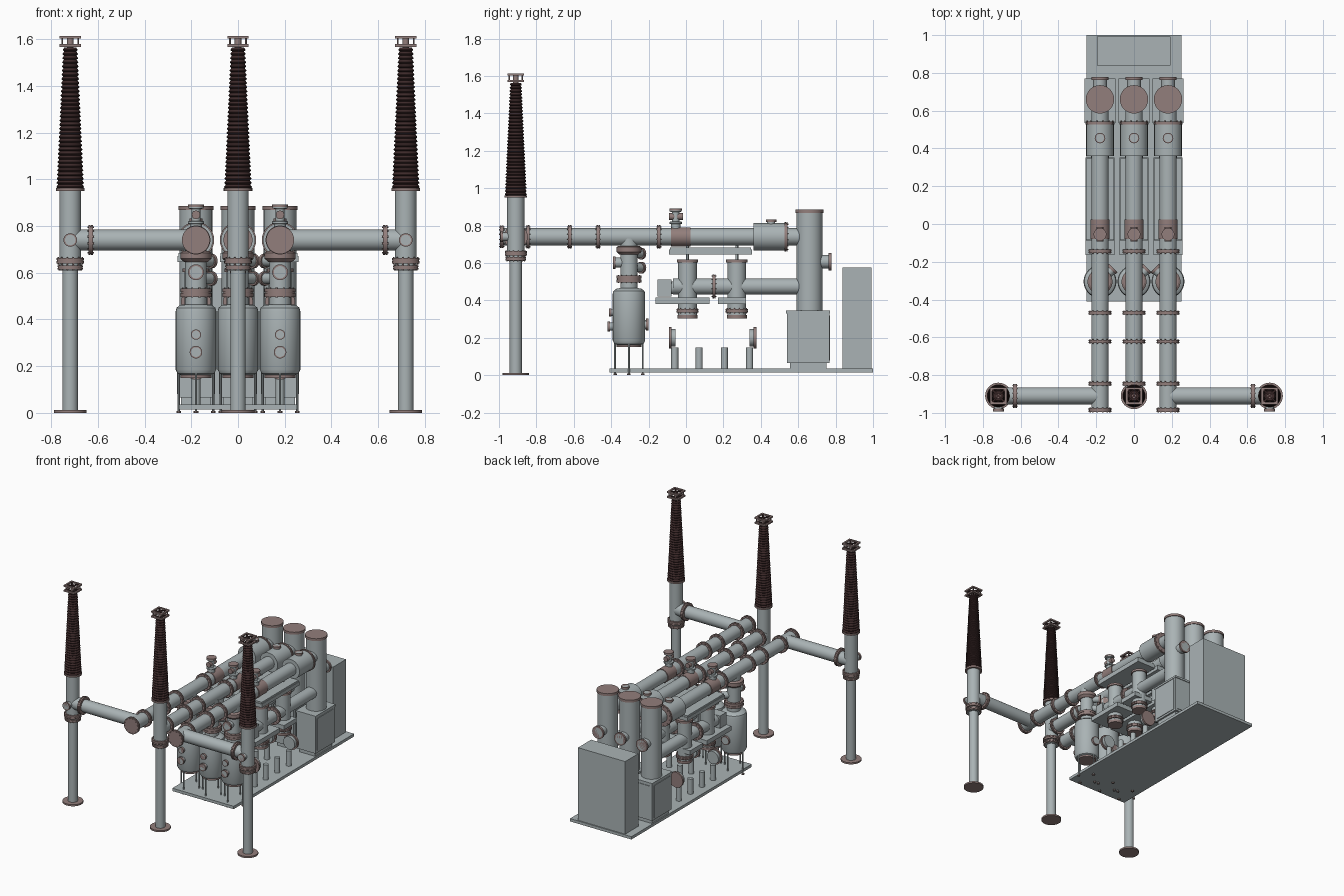
import bpy, bmesh
from math import sin, cos, pi
from mathutils import Vector, Matrix

if "Cube" in bpy.data.objects:
    bpy.data.objects.remove(bpy.data.objects["Cube"])

X, Y, Z = Vector((1, 0, 0)), Vector((0, 1, 0)), Vector((0, 0, 1))


def material(name, rgb):
    m = bpy.data.materials.new(name)
    m.diffuse_color = (*rgb, 1)
    m.use_nodes = True
    m.node_tree.nodes["Principled BSDF"].inputs["Base Color"].default_value = m.diffuse_color
    return m


GREY = material("painted_metal", (0.40, 0.45, 0.46))
BROWN = material("flange_brown", (0.29, 0.21, 0.20))
DARK = material("dark_porcelain", (0.045, 0.022, 0.022))


def finish(name, bm, mat):
    bmesh.ops.recalc_face_normals(bm, faces=bm.faces)
    me = bpy.data.meshes.new(name)
    bm.to_mesh(me)
    bm.free()
    me.materials.append(mat)
    ob = bpy.data.objects.new(name, me)
    bpy.context.collection.objects.link(ob)
    return ob


def add_lathe(bm, pts, loc, axis, seg):
    """Revolve (radius, height) points around an axis through loc."""
    rot = Z.rotation_difference(Vector(axis)).to_matrix()
    loc = Vector(loc)
    rings = [[bm.verts.new(loc + rot @ Vector((r * cos(2 * pi * i / seg), r * sin(2 * pi * i / seg), h)))
              for i in range(seg)] for r, h in pts]
    for a, b in zip(rings, rings[1:]):
        for i in range(seg):
            j = (i + 1) % seg
            bm.faces.new((a[i], a[j], b[j], b[i]))
    bm.faces.new(rings[0])
    bm.faces.new(rings[-1])


def lathe(name, pts, loc, axis=Z, mat=GREY, seg=32):
    bm = bmesh.new()
    add_lathe(bm, pts, loc, axis, seg)
    return finish(name, bm, mat)


def tube(name, loc, axis, r, length, mat=GREY, seg=32):
    return lathe(name, [(r, 0), (r, length)], loc, axis, mat, seg)


def flange(name, loc, axis, r, width=0.02, bolts=12):
    """Bolted pair of discs centred on loc."""
    bm = bmesh.new()
    h, g = width / 2, width * 0.08
    add_lathe(bm, [(r, -h), (r, -g), (r * 0.95, -g), (r * 0.95, g), (r, g), (r, h)], loc, axis, 32)
    rot = Z.rotation_difference(Vector(axis)).to_matrix()
    for i in range(bolts):
        a = 2 * pi * (i + 0.5) / bolts
        p = Vector(loc) + rot @ Vector((r * 0.89 * cos(a), r * 0.89 * sin(a), -h - 0.004))
        add_lathe(bm, [(0.0035, 0), (0.0035, width + 0.008)], p, axis, 6)
    return finish(name, bm, BROWN)


def box(name, lo, hi, mat=GREY):
    bm = bmesh.new()
    lo, hi = Vector(lo), Vector(hi)
    bmesh.ops.create_cube(bm, size=1, matrix=Matrix.Translation((lo + hi) / 2) @ Matrix.Diagonal((*(hi - lo), 1)))
    return finish(name, bm, mat)


def port(name, loc, axis, r, length):
    """Short side nozzle with a brown blanking plate."""
    axis = Vector(axis).normalized()
    tube(name, loc, axis, r * 0.78, length, seg=24)
    tube(name + "_cover", Vector(loc) + axis * (length - 0.014), axis, r, 0.014, BROWN, 24)


def bushing(x):
    y = -0.91
    tube("bushing_foot", (x, y, 0), Z, 0.07, 0.012, BROWN)
    tube("bushing_post", (x, y, 0.01), Z, 0.033, 0.62)
    flange("bushing_lower_flange", (x, y, 0.622), Z, 0.055, 0.018)
    flange("bushing_upper_flange", (x, y, 0.652), Z, 0.059, 0.024)
    tube("bushing_barrel", (x, y, 0.61), Z, 0.046, 0.345)
    tube("bushing_collar", (x, y, 0.95), Z, 0.061, 0.012, BROWN)
    # ribbed tapering insulator
    n, z0, z1 = 34, 0.96, 1.565
    pts = []
    for i in range(n):
        t = i / n
        r, z, s = 0.059 - 0.028 * t, z0 + (z1 - z0) * t, (z1 - z0) / n
        pts += [(r - 0.006, z), (r, z + s * 0.3), (r, z + s * 0.45), (r - 0.006, z + s * 0.9)]
    lathe("bushing_insulator", pts, (x, y, 0), Z, DARK, 24)
    # square corona frames on top
    e, w = 0.045, 0.006
    for z in (1.567, 1.603):
        for s in (-1, 1):
            box("corona_bar", (x - e, y + s * (e - w) - w, z), (x + e, y + s * (e - w) + w, z + 0.011), BROWN)
            box("corona_bar", (x + s * (e - w) - w, y - e, z), (x + s * (e - w) + w, y + e, z + 0.011), BROWN)
            brace = box("corona_brace", (-0.055, -0.004, -0.004), (0.055, 0.004, 0.004), DARK)
            brace.location, brace.rotation_euler.z = (x, y, z + 0.005), s * pi / 4
    for sx in (-1, 1):
        for sy in (-1, 1):
            tube("corona_post", (x + sx * 0.034, y + sy * 0.034, 1.57), Z, 0.004, 0.04, BROWN, 8)
    tube("bushing_terminal", (x, y, 1.56), Z, 0.014, 0.045, BROWN, 16)


def transformer(x):
    """Voltage transformer tank hanging below the bus duct."""
    y = -0.305
    lathe("transformer_tank", [(0.06, 0.16), (0.078, 0.168), (0.087, 0.185), (0.087, 0.435),
                               (0.083, 0.45), (0.068, 0.462), (0.05, 0.465)], (x, y, 0))
    tube("tank_bottom_plate", (x, y, 0.15), Z, 0.066, 0.018, BROWN)
    for dx, dy in ((1, 0), (-1, 0), (0, 1), (0, -1)):
        px, py = x + dx * 0.074, y + dy * 0.074
        tube("tank_leg", (px, py, 0), Z, 0.005, 0.19, seg=10)
        tube("tank_leg_foot", (px, py, 0), Z, 0.01, 0.008, BROWN, 10)
    tube("transformer_neck", (x, y, 0.46), Z, 0.046, 0.27)
    flange("neck_flange_low", (x, y, 0.515), Z, 0.066, 0.036)
    lathe("neck_flange_high", [(0.05, 0.645), (0.066, 0.66), (0.066, 0.685), (0.055, 0.692)], (x, y, 0), Z, BROWN)
    port("neck_front_port", (x, y, 0.602), -Y, 0.034, 0.085)
    side = -1 if x > 0.1 else 1
    port("neck_diagonal_port", (x, y, 0.65), (side, 1, 0), 0.031, 0.10)
    port("neck_diagonal_port", (x, y, 0.575), (side, 1, 0), 0.031, 0.10)
    port("tank_front_port", (x, y, 0.335), -Y, 0.022, 0.107)
    port("tank_front_port", (x, y, 0.26), -Y, 0.027, 0.115)
    port("tank_rear_port", (x, y, 0.27), Y, 0.032, 0.105)


def phase(x):
    zc = 0.74
    # bus duct with its flanges
    start = -0.98 if abs(x) > 0.1 else -0.91
    tube("bus_duct", (x, start, zc), Y, 0.046, 0.64 - start)
    for y in (-0.845, -0.622, -0.47, -0.145):
        flange("bus_flange", (x, y, zc), Y, 0.062, 0.018)
    if abs(x) > 0.1:
        flange("bus_end_cap", (x, -0.985, zc), Y, 0.06, 0.02)
    tube("bus_sleeve", (x, -0.08, zc), Y, 0.051, 0.105, BROWN)
    # small valve on the duct
    lathe("duct_valve", [(0.025, 0.78), (0.025, 0.808), (0.034, 0.81), (0.034, 0.82), (0.019, 0.822),
                         (0.019, 0.872), (0.032, 0.875), (0.032, 0.89)], (x, -0.055, 0), Z, GREY, 24)
    tube("valve_cap", (x, -0.055, 0.882), Z, 0.034, 0.01, BROWN, 24)
    tube("valve_cross", (x, -0.092, 0.848), Y, 0.018, 0.075, BROWN, 20)
    # current transformer housing
    tube("current_housing", (x, 0.36, zc), Y, 0.073, 0.18)
    flange("housing_flange", (x, 0.535, zc), Y, 0.078, 0.016)
    port("housing_port", (x, 0.455, zc), Z, 0.028, 0.092)
    # breaker tank and drive cabinet
    tube("breaker_tank", (x, 0.66, 0.34), Z, 0.07, 0.54)
    tube("breaker_lid", (x, 0.66, 0.868), Z, 0.075, 0.018, BROWN)
    port("breaker_rear_port", (x, 0.66, 0.607), Y, 0.046, 0.117)
    box("drive_cabinet", (x - 0.078, 0.54, 0.065), (x + 0.078, 0.766, 0.335))
    box("drive_cabinet_lid", (x - 0.082, 0.535, 0.33), (x + 0.082, 0.771, 0.345))
    box("drive_cabinet_plinth", (x - 0.065, 0.555, 0.035), (x + 0.065, 0.75, 0.07))
    for s in (-1, 1):
        box("drive_side_panel", (x + s * 0.079 - 0.003, 0.56, 0.08), (x + s * 0.079 + 0.003, 0.746, 0.32))
    box("drive_rear_panel", (x - 0.062, 0.764, 0.08), (x + 0.062, 0.77, 0.32))
    # lower duct and disconnectors
    tube("lower_duct", (x, -0.07, 0.475), Y, 0.043, 0.69)
    flange("lower_duct_flange", (x, 0.15, 0.475), Y, 0.064, 0.018)
    tube("lower_duct_end", (x, -0.08, 0.467), Y, 0.034, 0.03)
    box("disconnector_drive", (x - 0.045, -0.152, 0.42), (x + 0.045, -0.078, 0.512))
    for y in (0.008, 0.272):
        tube("disconnector", (x, y, 0.31), Z, 0.05, 0.3)
        tube("disconnector_lid", (x, y, 0.602), Z, 0.057, 0.016, BROWN)
        tube("disconnector_stem", (x, y, 0.61), Z, 0.008, 0.085, seg=12)
        flange("disconnector_flange", (x, y, 0.345), Z, 0.06, 0.02)
        tube("disconnector_bottom", (x, y, 0.302), Z, 0.053, 0.02, BROWN)
    # support plates
    box("lower_plate_front", (x - 0.078, -0.163, 0.382), (x + 0.078, 0.125, 0.415))
    box("lower_plate_rear", (x - 0.078, 0.17, 0.382), (x + 0.078, 0.32, 0.415))
    box("upper_plate", (x - 0.078, -0.09, 0.645), (x + 0.078, 0.352, 0.672))
    box("upper_plate_cover", (x - 0.074, -0.085, 0.672), (x + 0.074, 0.348, 0.684))
    # stub posts and standing covers above the base
    for y in (-0.06, 0.07, 0.205, 0.34):
        tube("base_post", (x, y, 0.03), Z, 0.019, 0.118, seg=24)
    for y, s in ((-0.055, -1), (0.34, 1)):
        tube("standing_cover", (x, y, 0.2), Y * s, 0.047, 0.03)
        tube("standing_cover_rim", (x, y + s * 0.022, 0.2), Y * s, 0.057, 0.014, BROWN)
    transformer(x)


# base and control cabinet
box("base_slab", (-0.252, -0.41, 0.015), (0.252, 1.0, 0.036))
box("control_cabinet", (-0.195, 0.838, 0.03), (0.192, 0.992, 0.575))

for px in (-0.18, 0, 0.18):
    phase(px)
for bx in (-0.718, 0, 0.718):
    bushing(bx)

# cross ducts to the outer bushings
for s in (-1, 1):
    tube("cross_duct", (s * 0.18, -0.91, 0.74), X * s, 0.045, 0.538)
    flange("cross_flange", (s * 0.63, -0.91, 0.74), X, 0.064, 0.02)
    port("bushing_front_port", (s * 0.718, -0.91, 0.74), -Y, 0.029, 0.082)

# smooth round parts, keep edges sharp
bpy.ops.object.select_all(action='SELECT')
bpy.context.view_layer.objects.active = bpy.data.objects["base_slab"]
bpy.ops.object.shade_smooth_by_angle(angle=pi / 6)
